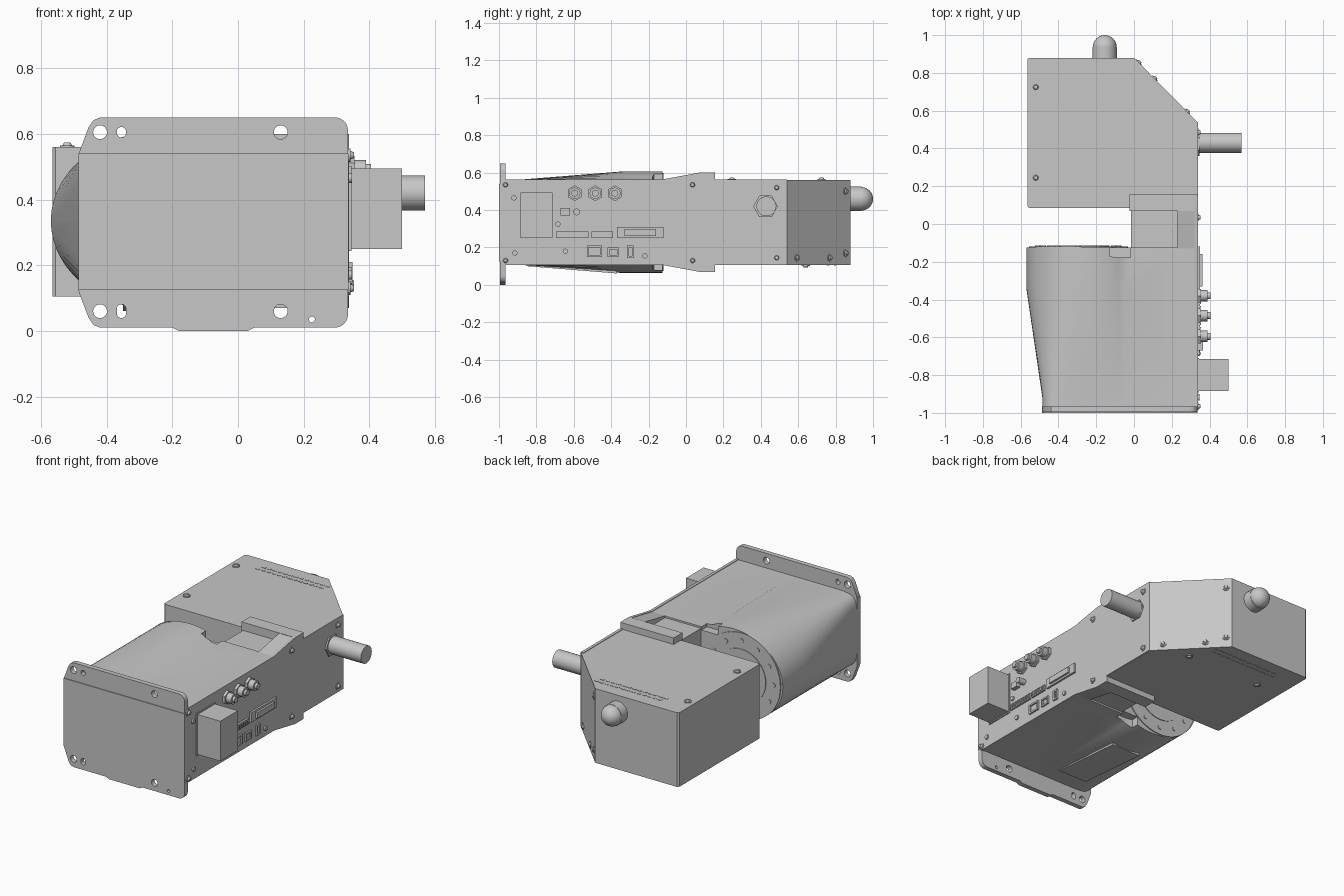
import bpy, bmesh
from math import cos, sin, pi, radians
from mathutils import Vector, Matrix

cube = bpy.data.objects.get("Cube")
if cube:
    bpy.data.objects.remove(cube)

grey = bpy.data.materials.new("plain grey")
grey.use_nodes = True
grey.diffuse_color = (0.57, 0.57, 0.57, 1)
grey.node_tree.nodes["Principled BSDF"].inputs["Base Color"].default_value = grey.diffuse_color
parts = []


def finish(name, bm):
    bmesh.ops.recalc_face_normals(bm, faces=bm.faces)
    mesh = bpy.data.meshes.new(name)
    bm.to_mesh(mesh)
    bm.free()
    mesh.materials.append(grey)
    ob = bpy.data.objects.new(name, mesh)
    bpy.context.collection.objects.link(ob)
    parts.append(ob)
    return ob


def prism(name, pts, axis, lo, hi):
    """Extrude a 2D outline along the given axis from lo to hi."""
    place = {"x": lambda a, b, c: (c, a, b),
             "y": lambda a, b, c: (a, c, b),
             "z": lambda a, b, c: (a, b, c)}[axis]
    bm = bmesh.new()
    face = bm.faces.new([bm.verts.new(place(a, b, lo)) for a, b in pts])
    ext = bmesh.ops.extrude_face_region(bm, geom=[face])
    verts = [v for v in ext["geom"] if isinstance(v, bmesh.types.BMVert)]
    bmesh.ops.translate(bm, verts=verts, vec=place(0, 0, hi - lo))
    return finish(name, bm)


def box(name, x, y, z):
    return prism(name, [(x[0], y[0]), (x[1], y[0]), (x[1], y[1]), (x[0], y[1])], "z", *z)


def cyl(name, base, direction, r, h, r2=None, seg=24, turn=0):
    d = Vector(direction).normalized()
    m = Matrix.Translation(Vector(base) + d * h / 2) @ d.to_track_quat("Z", "Y").to_matrix().to_4x4()
    bm = bmesh.new()
    bmesh.ops.create_cone(bm, cap_ends=True, segments=seg, radius1=r,
                          radius2=r if r2 is None else r2, depth=h,
                          matrix=m @ Matrix.Rotation(turn, 4, "Z"))
    return finish(name, bm)


def cut(ob, cutter):
    """Subtract the cutter, bake the result and drop the cutter."""
    mod = ob.modifiers.new("cut", "BOOLEAN")
    mod.operation, mod.object, mod.solver = "DIFFERENCE", cutter, "EXACT"
    bpy.context.view_layer.objects.active = ob
    bpy.ops.object.modifier_apply(modifier=mod.name)
    parts.remove(cutter)
    bpy.data.objects.remove(cutter)


def screw(name, base, direction, r=0.02, h=0.018):
    cyl(name, base, direction, r, h * 0.4, seg=16)
    cyl(name + "_head", base, direction, r * 0.8, h, r * 0.45, 12)


SIDE = 0.335            # outer face of the connector wall
MID = 0.335             # mid height
X, Y = (1, 0, 0), (0, 1, 0)
LENS = -0.295           # centre of the lens mount
BULGE = -0.237          # centre of the housing's oval rear

# Rear box with a chamfered corner
rear = [(-0.565, 0.095), (-0.555, 0.085), (SIDE, 0.085), (SIDE, 0.54), (0, 0.88),
        (-0.555, 0.88), (-0.565, 0.87)]
prism("rear_box", rear, "z", 0.105, 0.56)

# Housing lofted from a rectangle at the front to an oval rear
N = 40
angles = [radians(56 + 248 * i / N) for i in range(N + 1)]
bm = bmesh.new()
rings = []
for y, t in ((-0.97, 0), (-0.92, 0), (-0.34, 1), (-0.125, 1)):
    ring = []
    for a in angles:
        c, s = cos(a), sin(a)
        sign = 1 if s > 0 else -1
        bx, bz = BULGE + 0.333 * c, MID + 0.272 * s
        fx = bx if c > 0 else BULGE - 0.248 * abs(c) ** 0.3
        fz = MID + 0.225 * sign * (1 if c > 0 else abs(s) ** 0.3)
        ring.append(bm.verts.new((fx + (bx - fx) * t, y, fz + (bz - fz) * t)))
    ring.append(bm.verts.new((SIDE - 0.01, y, 0.11)))
    ring.append(bm.verts.new((SIDE - 0.01, y, 0.56)))
    rings.append(ring)
for r1, r2 in zip(rings, rings[1:]):
    for i in range(len(r1)):
        j = (i + 1) % len(r1)
        bm.faces.new((r1[i], r1[j], r2[j], r2[i]))
bm.faces.new(rings[0])
bm.faces.new(rings[-1])
housing = finish("housing", bm)
for z in (0.59, 0.08):
    notch = [(-0.13, -0.17), (-0.09, -0.178), (-0.018, -0.178), (-0.018, -0.1), (-0.13, -0.1)]
    cut(housing, prism("notch_cutter", notch, "z", z - 0.05, z + 0.05))

# Thin label plate under the sloping housing floor
prism("floor_plate", [(-0.85, 0.1), (-0.37, 0.061), (-0.37, 0.09), (-0.85, 0.125)], "x", -0.35, -0.15)

# Round lens mount on the housing rear
cyl("lens_flange", (LENS, -0.13, MID), Y, 0.262, 0.011, seg=64)
cyl("lens_cover", (LENS, -0.125, MID), Y, 0.165, 0.01, seg=48)
for i in range(12):
    a = 2 * pi * i / 12
    cyl("lens_screw", (LENS + 0.215 * cos(a), -0.125, MID + 0.215 * sin(a)), Y, 0.014, 0.01, seg=12)

# Bridge between housing and rear box
box("bridge_core", (-0.015, SIDE - 0.005), (-0.14, 0.10), (0.12, 0.55))
box("bridge_ridge", (-0.025, SIDE), (0.07, 0.155), (0.07, 0.60))
wall = [(-0.97, 0.107), (-0.13, 0.107), (0.07, 0.07), (0.15, 0.07), (0.15, 0.107), (0.54, 0.107),
        (0.54, 0.563), (0.15, 0.563), (0.15, 0.60), (0.07, 0.60), (-0.13, 0.563), (-0.97, 0.563)]
prism("connector_wall", wall, "x", SIDE - 0.015, SIDE + 0.003)
prism("bridge_gusset", [(-0.13, 0.11), (0.08, 0.07), (0.08, 0.60), (-0.13, 0.56)], "x", 0.23, SIDE)


# Front mounting flange with holes, and its raised centre panel
def arc(cx, cz, r, start):
    return [(cx + r * cos(radians(start + k * 15)), cz + r * sin(radians(start + k * 15)))
            for k in range(7)]


outline = [(-0.485, 0.54), (-0.485, 0.12), (-0.455, 0.04), (-0.44, 0.018), (-0.42, 0.01),
           (-0.2, 0.01), (-0.18, 0), (0.03, 0), (0.05, 0.01)]
outline += arc(0.295, 0.05, 0.04, 270) + arc(0.295, 0.61, 0.04, 0)
outline += [(-0.42, 0.65), (-0.44, 0.642), (-0.455, 0.62)]
flange = prism("front_flange", outline, "y", -0.995, -0.965)
for z in (0.06, 0.605):
    for x in (-0.42, 0.13):
        cut(flange, cyl("hole_cutter", (x, -1.1, z), Y, 0.021, 0.3))
    h = 0.007 if z < 0.3 else 0.002
    slot = arc(-0.355, z + h, 0.014, 0) + arc(-0.355, z + h, 0.014, 90)[1:]
    slot += arc(-0.355, z - h, 0.014, 180) + arc(-0.355, z - h, 0.014, 270)[1:-1]
    cut(flange, prism("slot_cutter", slot, "y", -1.1, -0.8))
cut(flange, cyl("hole_cutter", (0.225, -1.1, 0.035), Y, 0.009, 0.3))
box("front_panel", (-0.486, SIDE + 0.002), (-1.0, -0.965), (0.125, 0.54))

# Status dome on the back
cyl("dome_base", (-0.155, 0.875, 0.46), Y, 0.065, 0.062, seg=32)
bm = bmesh.new()
bmesh.ops.create_uvsphere(bm, u_segments=32, v_segments=16, radius=0.063,
                          matrix=Matrix.Translation((-0.155, 0.937, 0.46)))
finish("dome", bm)

# Cable gland and rod
cyl("rod_nut", (SIDE, 0.425, 0.42), X, 0.066, 0.012, seg=6, turn=pi / 2)
cyl("rod", (SIDE, 0.43, 0.42), X, 0.053, 0.235, seg=32)

# Power plug block
box("plug_block", (SIDE, 0.5), (-0.885, -0.715), (0.25, 0.495))
box("plug_rim", (SIDE, 0.345), (-0.892, -0.709), (0.243, 0.502))

# Round connectors
for y in (-0.595, -0.485, -0.38):
    cyl("round_connector_nut", (SIDE, y, 0.49), X, 0.042, 0.02, seg=6)
    cyl("round_connector_body", (SIDE, y, 0.49), X, 0.03, 0.055)
    cyl("round_connector_tip", (SIDE, y, 0.49), X, 0.018, 0.07)

# Rectangular sockets: name, y range, z range, outer x
for name, y, z, out in (
        ("terminal_long", (-0.695, -0.52), (0.25, 0.285), 0.35),
        ("terminal_short", (-0.505, -0.39), (0.25, 0.285), 0.35),
        ("data_plate", (-0.37, -0.12), (0.25, 0.31), 0.35),
        ("data_shell", (-0.33, -0.16), (0.262, 0.298), 0.362),
        ("network_socket", (-0.53, -0.45), (0.15, 0.21), 0.348),
        ("square_socket", (-0.42, -0.36), (0.15, 0.2), 0.348),
        ("upright_socket", (-0.315, -0.28), (0.145, 0.21), 0.348),
        ("switch", (-0.67, -0.62), (0.372, 0.41), 0.365)):
    block = box(name, (SIDE - 0.01, out), y, z)
    if "socket" in name:
        cut(block, box("socket_cutter", (SIDE + 0.004, 0.4), (y[0] + 0.01, y[1] - 0.01),
                       (z[0] + 0.01, z[1] - 0.01)))
    if "terminal" in name:
        count = int((y[1] - y[0]) / 0.018)
        for i in range(count):
            c = y[0] + (i + 0.5) * (y[1] - y[0]) / count
            box("terminal_pin", (0.345, 0.355), (c - 0.005, c + 0.005), (0.257, 0.278))
cyl("key_switch", (SIDE, -0.585, 0.39), X, 0.018, 0.05)
for y, z in ((-0.645, 0.18), (-0.22, 0.155), (-0.685, 0.325), (-0.92, 0.465), (-0.915, 0.17)):
    cyl("indicator", (SIDE, y, z), X, 0.014, 0.012, seg=16)

# Screws on the wall, chamfer and box covers
for y, low, high in ((-0.965, 0.13, 0.535), (0.035, 0.13, 0.535), (0.485, 0.145, 0.52)):
    for z in (low, high):
        screw("wall_screw", (SIDE, y, z), X)
for y, z in ((0.595, 0.145), (0.77, 0.145), (0.855, 0.17), (0.855, 0.5)):
    screw("chamfer_screw", ((0.88 - y) * SIDE / 0.34, y, z), (1, 1, 0), h=0.012)
for x, y, z, d in ((-0.52, 0.245, 0.56, 1), (-0.52, 0.725, 0.56, 1),
                   (-0.39, 0.64, 0.105, -1), (0.12, 0.64, 0.105, -1)):
    screw("cover_screw", (x, y, z), (0, 0, d), 0.022, 0.013)

# Staggered vent slots along the back of both covers
for z in (0.56, 0.105):
    for row in range(2):
        for i in range(13):
            x = -0.41 + i * 0.036 + row * 0.018
            y = 0.755 + row * 0.035
            box("vent_slot", (x, x + 0.024), (y, y + 0.012), (z - 0.002, z + 0.002))

# Shade curved parts smooth while keeping hard edges
bpy.ops.object.select_all(action="DESELECT")
for ob in parts:
    ob.select_set(True)
bpy.context.view_layer.objects.active = parts[0]
bpy.ops.object.shade_smooth_by_angle(angle=radians(30))
